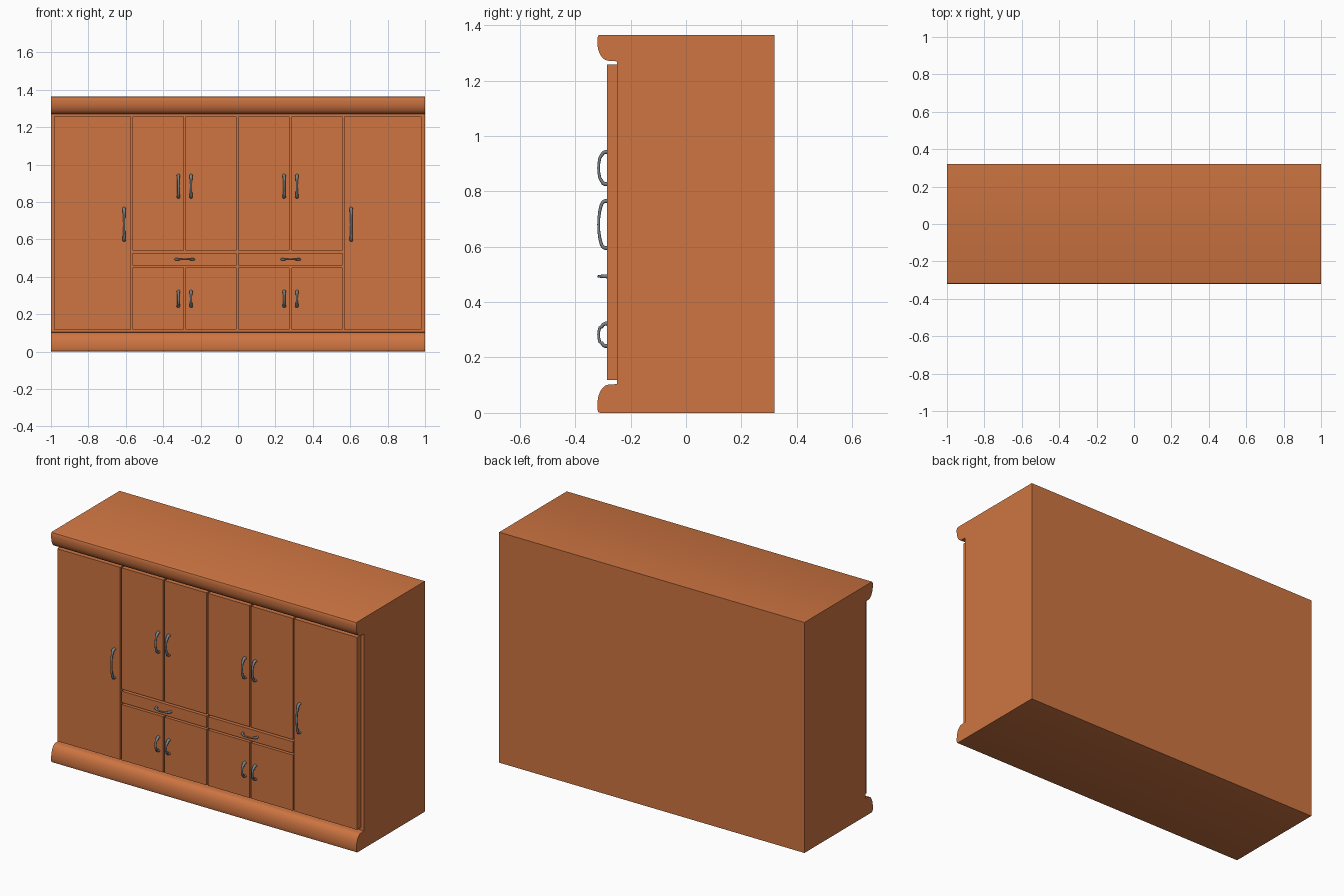
import bpy, bmesh, math
from mathutils import Vector

if "Cube" in bpy.data.objects:
    bpy.data.objects.remove(bpy.data.objects["Cube"])


def material(name, rgb):
    m = bpy.data.materials.new(name)
    m.diffuse_color = (*rgb, 1)
    m.use_nodes = True
    m.node_tree.nodes["Principled BSDF"].inputs["Base Color"].default_value = m.diffuse_color
    return m


WOOD = material("warm_wood", (0.62, 0.178, 0.054))
METAL = material("grey_metal", (0.19, 0.22, 0.245))


def finish(name, bm, mat, smooth=None):
    bmesh.ops.recalc_face_normals(bm, faces=bm.faces)
    me = bpy.data.meshes.new(name)
    bm.to_mesh(me)
    bm.free()
    me.materials.append(mat)
    ob = bpy.data.objects.new(name, me)
    bpy.context.collection.objects.link(ob)
    if smooth:
        bpy.ops.object.select_all(action='DESELECT')
        ob.select_set(True)
        bpy.context.view_layer.objects.active = ob
        bpy.ops.object.shade_smooth_by_angle(angle=math.radians(smooth))
    return ob


# Carcass: side profile with rounded plinth and cornice, extruded along x
H, FRONT, BACK, LIP = 1.365, -0.25, 0.32, -0.32


def moulding():
    """Profile (y, z) from the floor up to the carcass front."""
    pts = [(LIP + 0.01, 0.0), (LIP + 0.003, 0.003), (LIP, 0.012), (LIP, 0.03)]
    for i in range(1, 11):
        a = math.pi / 2 * i / 10
        pts.append((LIP + 0.042 * (1 - math.cos(a)), 0.03 + 0.072 * math.sin(a)))
    return pts + [(FRONT, 0.104)]


low = moulding()
high = [(y, H - z * 0.92) for y, z in reversed(low)]
profile = low + high + [(BACK, H), (BACK, 0)]
bm = bmesh.new()
face = bm.faces.new([bm.verts.new((-1, y, z)) for y, z in profile])
ext = bmesh.ops.extrude_face_region(bm, geom=[face])
bmesh.ops.translate(bm, vec=(2, 0, 0),
                    verts=[v for v in ext['geom'] if isinstance(v, bmesh.types.BMVert)])
finish("cabinet_body", bm, WOOD, 35)


# Door and drawer fronts
def panel(name, x0, x1, z0, z1, y0=-0.286, y1=-0.249):
    bm = bmesh.new()
    bmesh.ops.create_cube(bm, size=1)
    for v in bm.verts:
        v.co = ((x0 + x1) / 2 + v.co.x * (x1 - x0),
                (y0 + y1) / 2 + v.co.y * (y1 - y0),
                (z0 + z1) / 2 + v.co.z * (z1 - z0))
    finish(name, bm, WOOD)


# Bow handles: tapered oval bar swept along an arch, standing off the door
def handle(name, x, z, half, horizontal=False):
    side = [(half - 0.008, -0.003, 0.0095, 0.008), (half - 0.008, 0.006, 0.009, 0.007),
            (half - 0.011, 0.013, 0.0085, 0.0065), (half - 0.02, 0.019, 0.008, 0.006),
            (half * 0.55, 0.025, 0.0065, 0.0055), (half * 0.28, 0.0285, 0.006, 0.005)]
    path = [(-s, o, w, t) for s, o, w, t in side] + [(0, 0.0295, 0.006, 0.005)] + side[::-1]
    if horizontal:
        path = [(s, o, w * 0.75, t) for s, o, w, t in path]
    bm, rings, n = bmesh.new(), [], 12
    for i, (s, o, w, t) in enumerate(path):
        a, b = path[max(i - 1, 0)], path[min(i + 1, len(path) - 1)]
        d = Vector((b[0] - a[0], b[1] - a[1])).normalized()
        ring = []
        for k in range(n):
            ang = 2 * math.pi * k / n
            c, q = w * math.cos(ang), t * math.sin(ang)
            ps, po = s - d.y * q, o + d.x * q
            co = (x + ps, -0.286 - po, z + c) if horizontal else (x + c, -0.286 - po, z + ps)
            ring.append(bm.verts.new(co))
        rings.append(ring)
    for r0, r1 in zip(rings, rings[1:]):
        for k in range(n):
            bm.faces.new((r0[k], r0[(k + 1) % n], r1[(k + 1) % n], r1[k]))
    bm.faces.new(rings[0])
    bm.faces.new(rings[-1])
    finish(name, bm, METAL, 50)


# Lay out both halves, the whole front sits a hair to the left
SHIFT = -0.002
BOT, TOP = 0.119, 1.258
for s, label in ((-1, "left"), (1, "right")):
    def front(name, a, b, z0, z1):
        xs = sorted((s * a + SHIFT, s * b + SHIFT))
        panel(f"{label}_{name}", xs[0], xs[1], z0, z1)

    front("tall_door", 0.570, 0.982, BOT, TOP)
    for col, a, b in (("inner", 0.005, 0.278), ("outer", 0.288, 0.561)):
        front(f"{col}_upper_door", a, b, 0.540, TOP)
        front(f"{col}_lower_door", a, b, BOT, 0.449)
    front("drawer_front", 0.005, 0.561, 0.460, 0.528)

    handle(f"{label}_tall_handle", s * 0.607 + SHIFT, 0.68, 0.093)
    for col, hx in (("inner", 0.249), ("outer", 0.317)):
        handle(f"{label}_{col}_upper_handle", s * hx + SHIFT, 0.884, 0.066)
        handle(f"{label}_{col}_lower_handle", s * hx + SHIFT, 0.282, 0.048)
    handle(f"{label}_drawer_handle", s * 0.283 + SHIFT, 0.493, 0.055, True)
